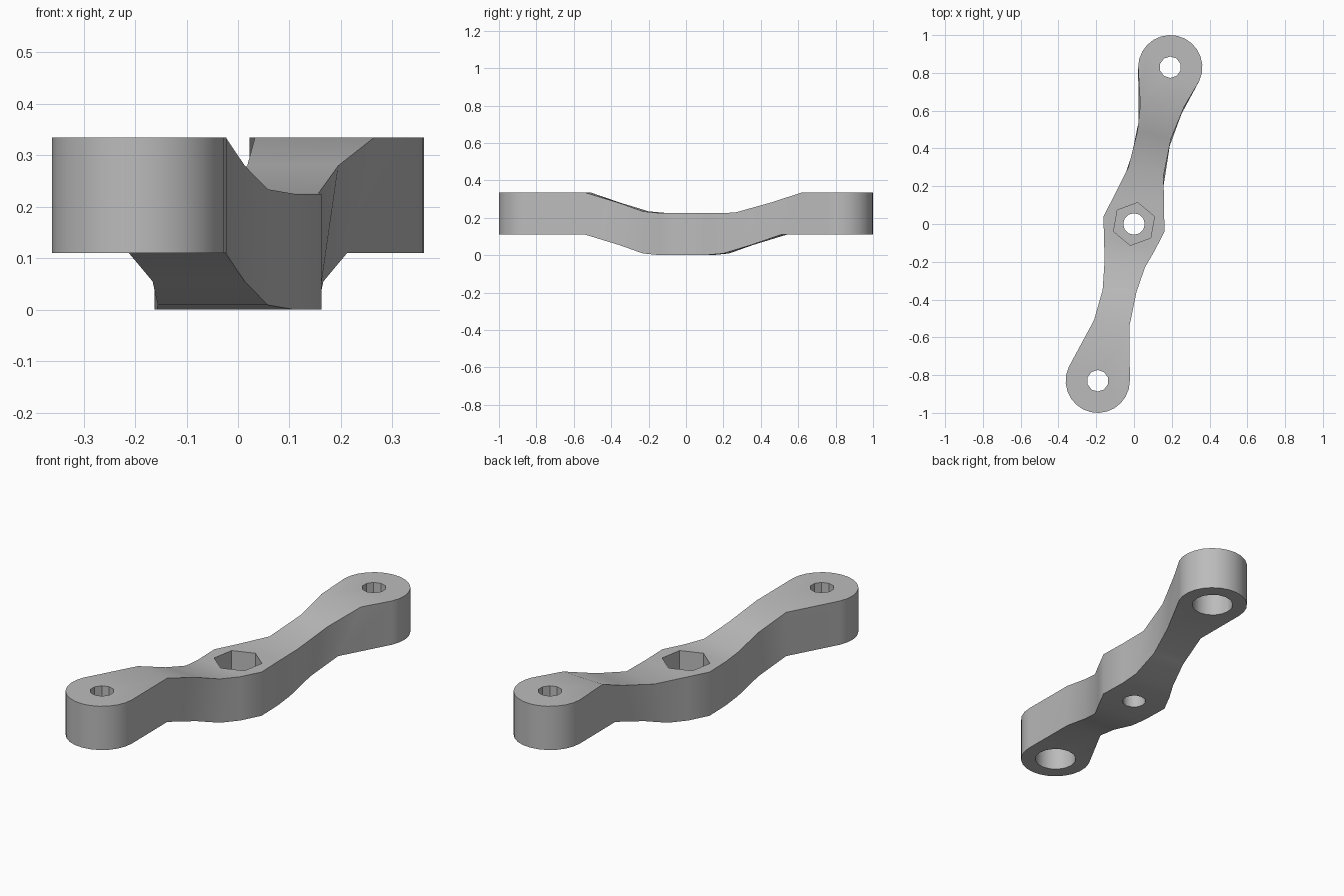
import bpy, bmesh
from math import sin, cos, radians
from mathutils import Vector

cube = bpy.data.objects.get("Cube")
if cube:
    bpy.data.objects.remove(cube, do_unlink=True)

grey = bpy.data.materials.new("plain grey")
grey.use_nodes = True
colour = (0.5, 0.5, 0.5, 1)
grey.diffuse_color = colour
grey.node_tree.nodes["Principled BSDF"].inputs["Base Color"].default_value = colour

THICK = 0.225
END = Vector((0.192, 0.83))
END_R = 0.17

# Stations along one arm: left x, left y, right x, right y, lift
LOWER = [(-0.11, 0.14, 0.158, 0.10, 0),
         (-0.058, 0.23, 0.156, 0.20, 0.009),
         (-0.013, 0.36, 0.166, 0.35, 0.055),
         (0.024, 0.54, 0.212, 0.51, 0.11)]
UPPER = [(-0.11, 0.14, 0.158, 0.10, 0),
         (-0.03, 0.30, 0.157, 0.26, 0.002),
         (0.018, 0.49, 0.195, 0.45, 0.055),
         (0.033, 0.63, 0.265, 0.62, 0.11)]
CENTRE = (-0.162, 0.04, 0.162, -0.04, 0)


def pair(st, base, turned=False):
    """Left and right points of a station, optionally turned half a circle."""
    lx, ly, rx, ry, lift = st
    z = base + lift
    if turned:
        return Vector((-rx, -ry, z)), Vector((-lx, -ly, z))
    return Vector((lx, ly, z)), Vector((rx, ry, z))


def end_arc(z, sign):
    """Rounded arm tip, running anticlockwise."""
    pts = []
    for i in range(15):
        a = radians(-25 + 205 * i / 14)
        pts.append(Vector((sign * (END.x + END_R * cos(a)),
                           sign * (END.y + END_R * sin(a)), z)))
    return pts


def surface(bm, back, base):
    """One skin of the arm; returns its outline, anticlockwise."""
    rows = [pair(s, base, True) for s in reversed(LOWER)]
    rows += [pair(CENTRE, base)] + [pair(s, base) for s in back]
    rows = [[bm.verts.new(p) for p in row] for row in rows]
    z = base + 0.11
    tip = [bm.verts.new(p) for p in end_arc(z, 1)]
    tail = [bm.verts.new(p) for p in end_arc(z, -1)]
    for a, b in zip(rows, rows[1:]):
        bm.faces.new((a[0], a[1], b[1], b[0]))
    bm.faces.new([rows[-1][0], rows[-1][1]] + tip)
    bm.faces.new([rows[0][1], rows[0][0]] + tail)
    return [r[1] for r in rows] + tip + [r[0] for r in reversed(rows)] + tail


# Cranked arm body
bm = bmesh.new()
low = surface(bm, LOWER, 0)
high = surface(bm, UPPER, THICK)
for i in range(len(low)):
    j = (i + 1) % len(low)
    bm.faces.new((low[i], low[j], high[j], high[i]))
bmesh.ops.recalc_face_normals(bm, faces=bm.faces)
mesh = bpy.data.meshes.new("cranked_arm")
bm.to_mesh(mesh)
bm.free()
arm = bpy.data.objects.new("cranked_arm", mesh)
bpy.context.collection.objects.link(arm)
mesh.materials.append(grey)


def cut(x, y, z0, z1, radius, sides, turn=0):
    """Cut an upright prism out of the arm."""
    bpy.ops.mesh.primitive_cylinder_add(
        vertices=sides, radius=radius, depth=z1 - z0,
        location=(x, y, (z0 + z1) / 2), rotation=(0, 0, radians(turn)))
    cutter = bpy.context.object
    cutter.name = "hole_cutter"
    cutter.hide_render = True
    cutter.data.materials.append(grey)
    mod = arm.modifiers.new("hole", "BOOLEAN")
    mod.operation = "DIFFERENCE"
    mod.solver = "EXACT"
    mod.object = cutter
    bpy.context.view_layer.objects.active = arm
    bpy.ops.object.modifier_apply(modifier=mod.name)
    bpy.data.objects.remove(cutter, do_unlink=True)


# Centre bore with hexagonal nut pocket on top
cut(0, 0, -0.1, 0.5, 0.057, 12)
cut(0, 0, 0.11, 0.5, 0.115, 6, -10)

# End bores, widened from below
for s in (1, -1):
    cut(s * END.x, s * END.y, -0.1, 0.5, 0.057, 10)
    cut(s * END.x, s * END.y, -0.1, 0.225, 0.1, 16)

# Smooth shading with crisp edges
bpy.ops.object.select_all(action="DESELECT")
arm.select_set(True)
bpy.context.view_layer.objects.active = arm
bpy.ops.object.shade_smooth_by_angle(angle=radians(30))
